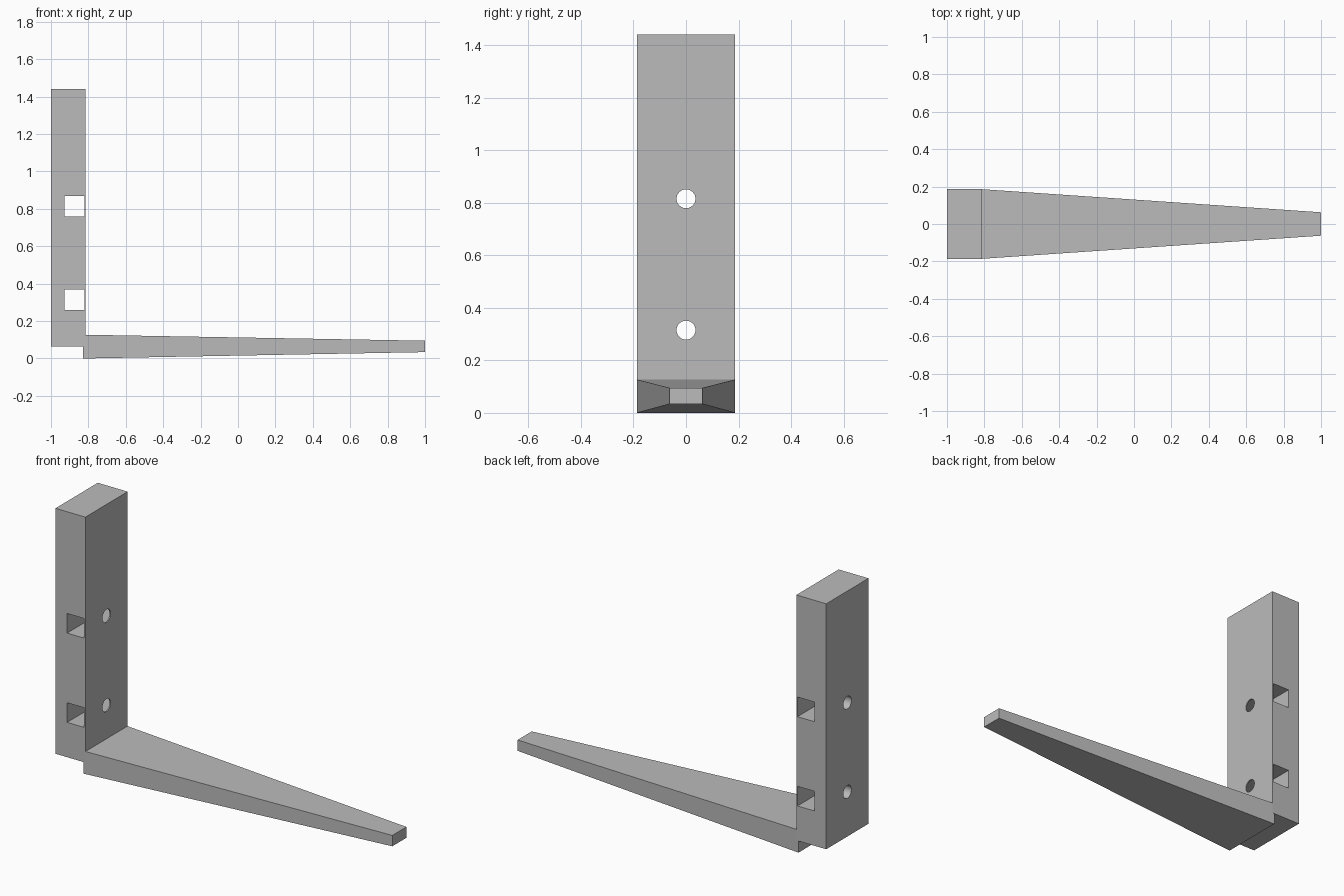
import bpy, bmesh
from mathutils import Matrix

cube = bpy.data.objects.get("Cube")
if cube:
    bpy.data.objects.remove(cube, do_unlink=True)

grey = bpy.data.materials.new("plain grey")
grey.use_nodes = True
grey.diffuse_color = (0.5, 0.5, 0.5, 1)
grey.node_tree.nodes["Principled BSDF"].inputs["Base Color"].default_value = (0.5, 0.5, 0.5, 1)


def add_object(name, bm):
    bmesh.ops.recalc_face_normals(bm, faces=bm.faces)
    mesh = bpy.data.meshes.new(name)
    bm.to_mesh(mesh)
    bm.free()
    mesh.materials.append(grey)
    obj = bpy.data.objects.new(name, mesh)
    bpy.context.collection.objects.link(obj)
    return obj


def box(name, x0, x1, half_y, z0, z1):
    bm = bmesh.new()
    bmesh.ops.create_cube(bm, size=1)
    for v in bm.verts:
        v.co.x = x1 if v.co.x > 0 else x0
        v.co.y = half_y if v.co.y > 0 else -half_y
        v.co.z = z1 if v.co.z > 0 else z0
    return add_object(name, bm)


def cut(target, cutter):
    cutter.hide_render = True
    mod = target.modifiers.new(cutter.name, 'BOOLEAN')
    mod.operation = 'DIFFERENCE'
    mod.solver = 'EXACT'
    mod.object = cutter
    bpy.context.view_layer.objects.active = target
    bpy.ops.object.modifier_apply(modifier=mod.name)
    bpy.data.objects.remove(cutter, do_unlink=True)


HALF_WIDTH = 0.187

# Upright mounting block
upright = box("upright_block", -1, -0.815, HALF_WIDTH, 0.065, 1.44)

# Square nut slots across the block and round bolt holes through it
for z in (0.315, 0.815):
    cut(upright, box("nut_slot", -0.928, -0.822, 0.3, z - 0.055, z + 0.055))
    bm = bmesh.new()
    bmesh.ops.create_cone(bm, cap_ends=True, segments=32, radius1=0.036, radius2=0.036, depth=0.5,
                          matrix=Matrix.Translation((-0.9, 0, z)) @ Matrix.Rotation(1.5708, 4, 'Y'))
    cut(upright, add_object("bolt_hole", bm))

# Tapered arm, narrowing toward its tip in both width and height
arm = box("tapered_arm", -0.828, 1, HALF_WIDTH, 0, 0.127)
for v in arm.data.vertices:
    if v.co.x > 0:
        v.co.y *= 0.0625 / HALF_WIDTH
        v.co.z = 0.095 if v.co.z > 0.05 else 0.034
